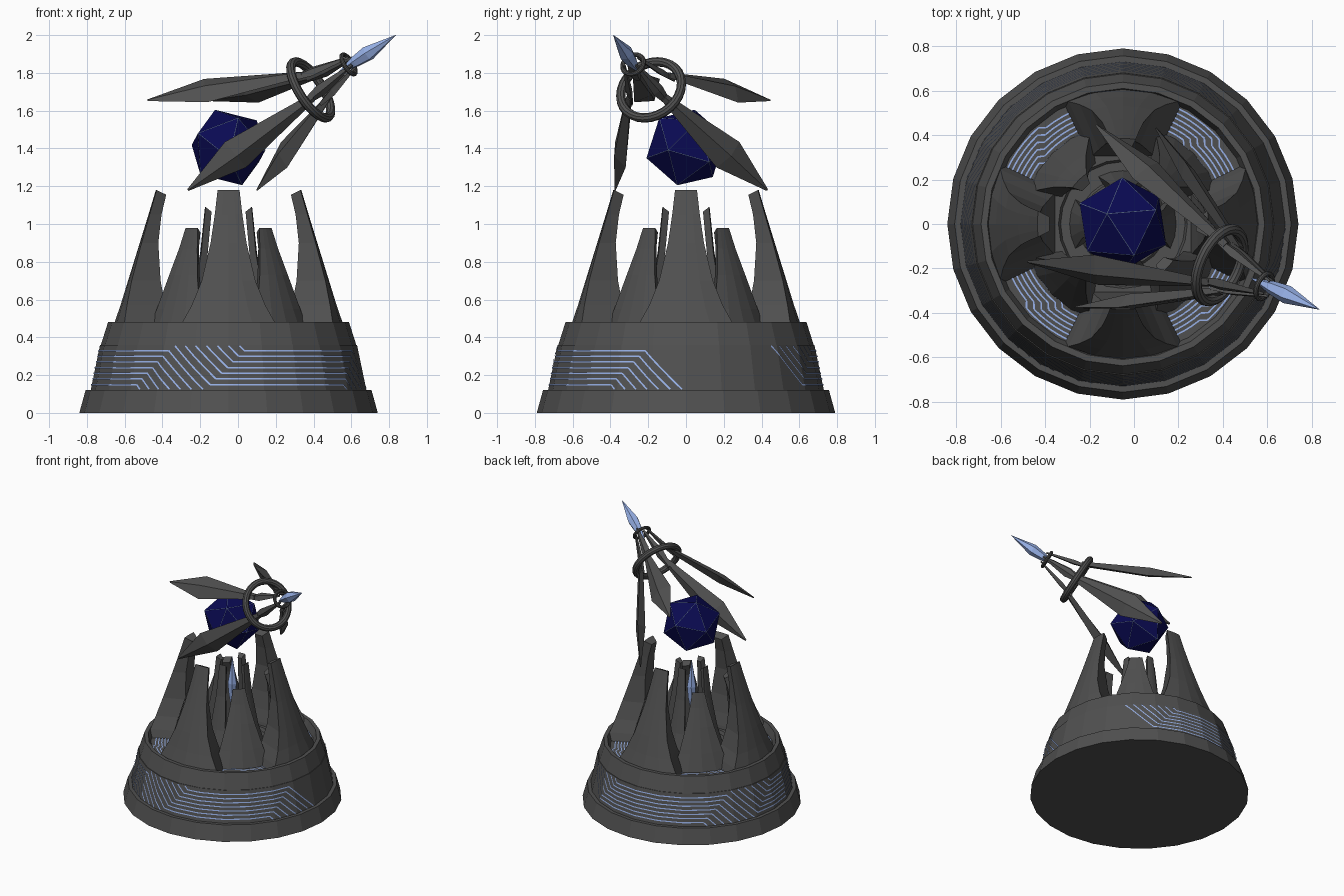
import bpy, bmesh, math
from mathutils import Vector, Matrix

if "Cube" in bpy.data.objects:
    bpy.data.objects.remove(bpy.data.objects["Cube"])

CX = -0.05          # pedestal axis offset in x
N = 24              # sides of the pedestal


def material(name, rgb):
    m = bpy.data.materials.new(name)
    m.diffuse_color = (*rgb, 1)
    m.use_nodes = True
    m.node_tree.nodes["Principled BSDF"].inputs["Base Color"].default_value = m.diffuse_color
    return m


STONE = material("dark_stone", (0.08, 0.08, 0.08))
BLUE = material("light_blue", (0.34, 0.48, 0.88))
NAVY = material("navy", (0.003, 0.003, 0.085))


def add(name, verts, faces, mat, fix=True):
    me = bpy.data.meshes.new(name)
    me.from_pydata([tuple(v) for v in verts], [], faces)
    if fix:
        bm = bmesh.new()
        bm.from_mesh(me)
        bmesh.ops.recalc_face_normals(bm, faces=bm.faces)
        bm.to_mesh(me)
        bm.free()
    me.materials.append(mat)
    ob = bpy.data.objects.new(name, me)
    bpy.context.collection.objects.link(ob)
    return ob


def loft(name, loops, mat):
    """Skin equal-length loops and cap both ends."""
    n = len(loops[0])
    verts = [v for lp in loops for v in lp]
    faces = [(i * n + j, i * n + (j + 1) % n, (i + 1) * n + (j + 1) % n, (i + 1) * n + j)
             for i in range(len(loops) - 1) for j in range(n)]
    faces += [tuple(range(n)), tuple(range(len(verts) - n, len(verts)))]
    return add(name, verts, faces, mat)


def circle(r, z, n=N):
    return [(CX + r * math.cos(2 * math.pi * i / n), r * math.sin(2 * math.pi * i / n), z)
            for i in range(n)]


# Stepped pedestal with recessed top
profile = [(.79, 0), (.757, .12), (.73, .12), (.68, .36), (.676, .36), (.638, .48), (.61, .48),
           (.59, .42), (.36, .42), (.35, .455), (.29, .455), (.28, .43), (.2, .43), (.19, .45),
           (.12, .45)]
loft("pedestal", [circle(r, z) for r, z in profile], STONE)


# Claw-like spikes: rows of (z, outer radius, inner radius, half width)
def spike(name, rows, angle):
    loops = []
    for k, (z, ro, ri, hw) in enumerate(rows):
        zi = z - 0.025 if k == len(rows) - 1 else z
        a = math.asin(hw / ro)
        hi = hw * 0.55
        pts = [(ro * math.cos(t), ro * math.sin(t), z) for t in (-a, -a / 2, 0, a / 2, a)]
        pts += [(ri, hi, zi), (ri, -hi, zi)]
        loops.append([Matrix.Rotation(angle, 3, 'Z') @ Vector(p) + Vector((CX, 0, 0)) for p in pts])
    loft(name, loops, STONE)


outer = [(.42, .615, .30, .27), (.48, .603, .31, .245), (.57, .572, .335, .195),
         (.7, .532, .36, .142), (.9, .47, .372, .095), (1.05, .424, .355, .073),
         (1.18, .385, .33, .058)]
middle = [(.42, .45, .28, .205), (.55, .41, .28, .16), (.73, .355, .275, .105),
          (.87, .31, .26, .068), (.98, .28, .235, .045)]
inner = [(.43, .24, .13, .11), (.6, .195, .125, .065), (.85, .15, .11, .042), (1.09, .125, .09, .028)]
for i in range(4):
    q = i * math.pi / 2
    spike(f"outer_spike_{i}", outer, q)
    spike(f"middle_spike_{i}", middle, q + math.pi / 4)
    spike(f"inner_spike_{i}", inner, q)


# Thin circuit traces, drawn as ribbons in flat (u, v) space and mapped onto a surface
def ribbons(name, paths, width, surface, flip=False):
    verts, faces = [], []
    for path in paths:
        for p, q in zip(path, path[1:]):
            p, q = Vector(p), Vector(q)
            d = (q - p).normalized()
            nrm = Vector((-d.y, d.x)) * width / 2
            steps = max(1, math.ceil((q - p).length / 0.04))
            for s in range(steps):
                a, b = p.lerp(q, s / steps), p.lerp(q, (s + 1) / steps)
                quad = [a - nrm, b - nrm, b + nrm, a + nrm]
                f = tuple(range(len(verts), len(verts) + 4))
                verts += [surface(c.x, c.y) for c in quad]
                faces.append(f[::-1] if flip else f)
    add(name, verts, faces, BLUE, fix=False)


def on_band(u, z):
    t = u / 0.7
    step = 2 * math.pi / N
    r = .73 - .05 * (z - .12) / .24
    r = r * math.cos(step / 2) / math.cos(t % step - step / 2) + .005
    return (CX + r * math.cos(t), r * math.sin(t), z)


def on_floor(u, r):
    t = u / 0.48
    return (CX + r * math.cos(t), r * math.sin(t), .424)


band = []
for a0, a1 in ((50, 158), (158, 254), (254, 353)):
    us, ue = (math.radians(a) * 0.7 for a in (a0, a1))
    for k in range(7):
        z = .15 + .03 * k
        start, turn = us + .1 + .03 * k, ue - .32 + .03 * k
        band.append([(start - (.355 - z), .355), (start, z), (turn, z), (turn + z - .125, .125)])
ribbons("band_circuit_traces", band, .008, on_band)

floor = []
for i in range(4):
    c = math.radians(45 + 90 * i) * 0.48
    for k in range(8):
        r = .40 + .022 * k
        m = c + .1 - .022 * k
        floor.append([(c - .36, r), (m, r), (m + .022, r + .022), (c + .36, r + .022)])
ribbons("floor_circuit_traces", floor, .007, on_floor, flip=True)


# Faceted crystals: spindle along an axis
def frame(axis):
    return Vector(axis).normalized().to_track_quat('Z', 'Y').to_matrix()


def crystal(name, base, tip, hw):
    base, tip = Vector(base), Vector(tip)
    rot, length = frame(tip - base), (tip - base).length
    loops = [[base + rot @ Vector((hw * s * math.cos(i * math.pi / 3), hw * s * math.sin(i * math.pi / 3), t * length))
              for i in range(6)] for t, s in ((0, .05), (.3, .75), (.52, 1), (1, .02))]
    loft(name, loops, BLUE)


crystal("inner_crystal", (CX, 0, .68), (CX, 0, 1.11), .036)
crystal("head_crystal", (.53, -.245, 1.80), (.835, -.385, 2.0), .042)

# Floating twenty-sided orb with glowing edges
up = Vector((-.07, .045, .195)).normalized()
side = Vector((-.02, .207, .1))
side = (side - up * side.dot(up)).normalized()
third = up.cross(side)
rot = Matrix((side, third, up)).transposed().to_4x4()
bm = bmesh.new()
bmesh.ops.create_icosphere(bm, subdivisions=1, radius=.217,
                           matrix=Matrix.Translation((CX, 0, 1.405)) @ rot)
rim = bmesh.ops.inset_individual(bm, faces=bm.faces[:], thickness=.0035)["faces"]
for f in rim:
    f.material_index = 1
me = bpy.data.meshes.new("orb")
bm.to_mesh(me)
bm.free()
me.materials.append(NAVY)
me.materials.append(BLUE)
bpy.context.collection.objects.link(bpy.data.objects.new("orb", me))

# Staff head: two rings on a slanted axis
AXIS = Vector((.445, -.2, .285)).normalized()
BIG, SMALL = Vector((.385, -.185, 1.71)), Vector((.585, -.28, 1.845))


def ring(name, centre, major, minor):
    bpy.ops.mesh.primitive_torus_add(major_radius=major, minor_radius=minor, major_segments=28,
                                     minor_segments=10, location=centre,
                                     rotation=frame(AXIS).to_euler())
    ob = bpy.context.object
    ob.name = name
    ob.data.materials.append(STONE)
    bpy.ops.object.shade_smooth_by_angle()


ring("large_ring", BIG, .172, .025)
ring("small_ring", SMALL, .06, .012)


# Four blades sweeping back from the rings, each with a short link blade
def blade(name, tip, head, tangent, rows):
    normal = (head - tip).normalized().cross(tangent).normalized()
    loops = []
    for t, hw, th in rows:
        c = tip.lerp(head, t)
        loops.append([c + tangent * hw, c + normal * th, c - tangent * hw, c - normal * th])
    loft(name, loops, STONE)


tips = [Vector(t) for t in ((-.48, -.17, 1.655), (-.17, .445, 1.655), (-.265, -.375, 1.18), (.1, .43, 1.18))]
middle_tip = sum(tips, Vector()) / 4
for i, tip in enumerate(tips):
    out = tip - middle_tip
    out = (out - AXIS * out.dot(AXIS)).normalized()
    tan = AXIS.cross(out).normalized()
    blade(f"blade_{i}", tip, BIG + out * .12 + AXIS * .03, tan,
          [(0, .006, .004), (.38, .092, .035), (1, .022, .018)])
    blade(f"link_blade_{i}", BIG + out * .13 - AXIS * .03, SMALL + out * .04 + AXIS * .03, tan,
          [(0, .015, .01), (.35, .034, .018), (1, .008, .006)])
